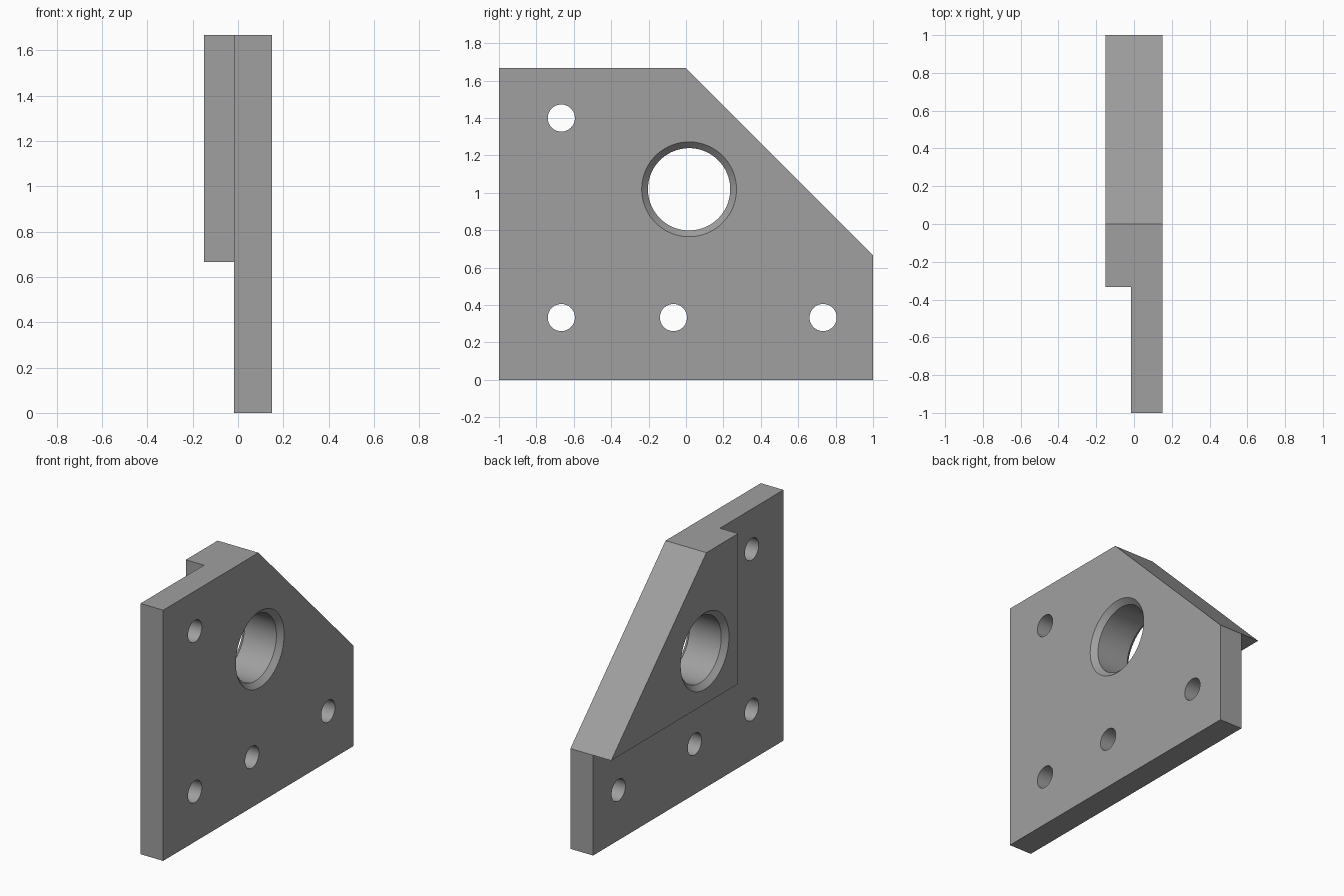
import bpy, bmesh, math

if "Cube" in bpy.data.objects:
    bpy.data.objects.remove(bpy.data.objects["Cube"])

X_FRONT, X_STEP, X_BACK = 0.15, -0.0167, -0.15
T = 2 / 3
TOP = 5 / 3

grey = bpy.data.materials.new("machined_grey")
grey.diffuse_color = (0.35, 0.35, 0.35, 1)
grey.use_nodes = True
grey.node_tree.nodes["Principled BSDF"].inputs["Base Color"].default_value = grey.diffuse_color


def make_object(name, bm):
    bmesh.ops.remove_doubles(bm, verts=bm.verts, dist=1e-5)
    bmesh.ops.recalc_face_normals(bm, faces=bm.faces)
    mesh = bpy.data.meshes.new(name)
    bm.to_mesh(mesh)
    bm.free()
    mesh.materials.append(grey)
    ob = bpy.data.objects.new(name, mesh)
    bpy.context.collection.objects.link(ob)
    return ob


def cap(bm, outline, x):
    bm.faces.new([bm.verts.new((x, y, z)) for y, z in outline])


def walls(bm, outline, x0, x1):
    for (y0, z0), (y1, z1) in zip(outline, outline[1:] + outline[:1]):
        bm.faces.new([bm.verts.new(p) for p in
                      ((x0, y0, z0), (x0, y1, z1), (x1, y1, z1), (x1, y0, z0))])


def revolve(bm, y, z, profile, n):
    """Closed solid around an axis along x, from (x, radius) pairs."""
    rings = [[bm.verts.new((x, y + r * math.cos(2 * math.pi * i / n),
                            z + r * math.sin(2 * math.pi * i / n)))
              for i in range(n)] for x, r in profile]
    for a, b in zip(rings, rings[1:]):
        for i in range(n):
            j = (i + 1) % n
            bm.faces.new((a[i], a[j], b[j], b[i]))
    bm.faces.new(rings[0])
    bm.faces.new(rings[-1])


# Bracket body: clipped plate with a raised pad on its back
inner = (-1 / 3, T)
plate = [(-1, 0), (1, 0), (1, T), (0, TOP), (-1 / 3, TOP), (-1, TOP)]
pad = [inner, (1, T), (0, TOP), (-1 / 3, TOP)]
ledge = [(-1, 0), (1, 0), (1, T), inner, (-1 / 3, TOP), (-1, TOP)]
bm = bmesh.new()
cap(bm, plate, X_FRONT)
cap(bm, ledge, X_STEP)
cap(bm, pad, X_BACK)
walls(bm, plate, X_FRONT, X_STEP)
walls(bm, pad, X_STEP, X_BACK)
bracket = make_object("bracket_plate", bm)

# Cutter: four bolt holes and the main bore, chamfered at both ends
bm = bmesh.new()
for y, z in ((-T, 1.4), (-T, 1 / 3), (-0.067, 1 / 3), (0.733, 1 / 3)):
    revolve(bm, y, z, ((-0.2, 0.0725), (0.2, 0.0725)), 48)
R, C = 0.22, 0.0335
revolve(bm, 0.0165, 1.019, ((X_BACK - 0.05, R + C + 0.05), (X_BACK + C, R),
                            (X_FRONT - C, R), (X_FRONT + 0.05, R + C + 0.05)), 96)
cutter = make_object("hole_cutter", bm)
cutter.hide_render = True

# Drill the holes
mod = bracket.modifiers.new("holes", "BOOLEAN")
mod.operation = "DIFFERENCE"
mod.solver = "EXACT"
mod.object = cutter
bpy.context.view_layer.objects.active = bracket
bracket.select_set(True)
bpy.ops.object.modifier_apply(modifier=mod.name)
bpy.data.objects.remove(cutter, do_unlink=True)
bpy.ops.object.shade_smooth_by_angle(angle=math.radians(30))
